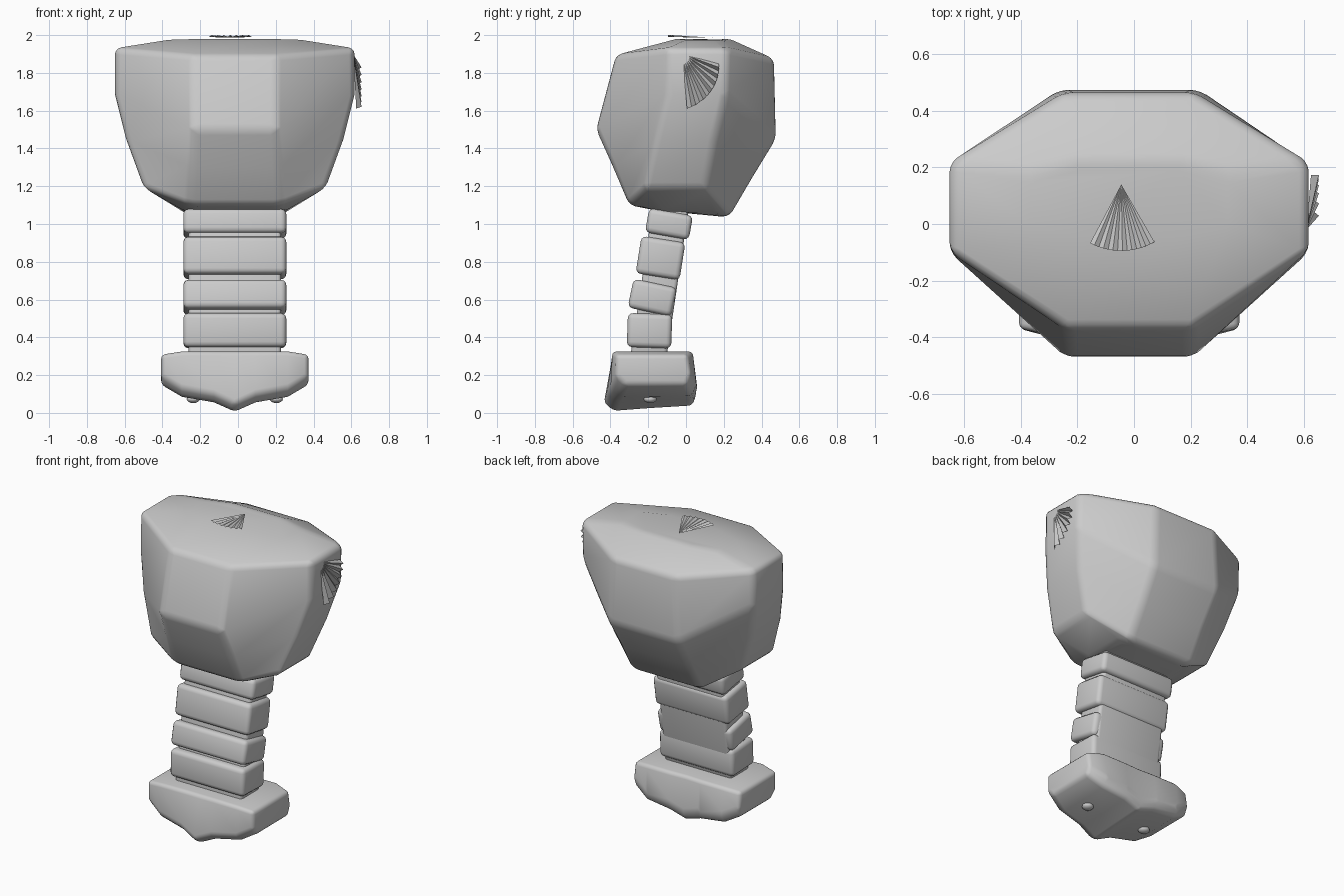
import bpy, bmesh, math
from mathutils import Vector

cube = bpy.data.objects.get("Cube")
if cube:
    bpy.data.objects.remove(cube, do_unlink=True)

CX = -0.017  # mirror plane of the body

grey = bpy.data.materials.new("plain_grey")
grey.use_nodes = True
grey.diffuse_color = (0.6, 0.6, 0.6, 1)
grey.node_tree.nodes["Principled BSDF"].inputs["Base Color"].default_value = (0.6, 0.6, 0.6, 1)


def finish(name, bm, bevel=0.0, angle=20, smooth=True):
    """Turn a bmesh into a named object with rounded edges."""
    bmesh.ops.recalc_face_normals(bm, faces=bm.faces)
    mesh = bpy.data.meshes.new(name)
    bm.to_mesh(mesh)
    bm.free()
    for p in mesh.polygons:
        p.use_smooth = smooth
    mesh.materials.append(grey)
    obj = bpy.data.objects.new(name, mesh)
    bpy.context.collection.objects.link(obj)
    if bevel:
        mod = obj.modifiers.new("rounding", "BEVEL")
        mod.width, mod.segments = bevel, 3
        mod.limit_method, mod.angle_limit = "ANGLE", math.radians(angle)
    return obj


def loft(rings):
    """Skin a list of equal-length closed rings and cap both ends."""
    bm = bmesh.new()
    loops = [[bm.verts.new(p) for p in ring] for ring in rings]
    for a, b in zip(loops, loops[1:]):
        for i in range(len(a)):
            j = (i + 1) % len(a)
            bm.faces.new((a[i], a[j], b[j], b[i]))
    bm.faces.new(loops[0])
    bm.faces.new(loops[-1])
    return bm


def octagon(front, side, back):
    """Mirrored ring: front (x,y,z), side (x,y_front,y_back,z), back (x,y,z)."""
    half = [front, (side[0], side[1], side[3]), (side[0], side[2], side[3]), back]
    right = [(CX + x, y, z) for x, y, z in half]
    left = [(CX - x, y, z) for x, y, z in reversed(half)]
    return right + left


# Chest: faceted octagonal shell
chest = loft([octagon(*r) for r in (
    ((.20, -.15, 1.07), (.25, -.10, .15, 1.06), (.20, .18, 1.04)),
    ((.24, -.30, 1.10), (.48, -.22, .10, 1.19), (.24, .23, 1.04)),
    ((.23, -.385, 1.30), (.575, -.16, .15, 1.45), (.24, .35, 1.245)),
    ((.22, -.475, 1.50), (.635, -.10, .21, 1.69), (.25, .475, 1.45)),
    ((.22, -.37, 1.895), (.635, -.10, .22, 1.93), (.23, .465, 1.875)),
    ((.18, -.05, 1.98), (.35, 0, .18, 1.975), (.18, .22, 1.985)),
)])
finish("chest", chest, 0.04)


def block(name, y, z, depth, height, tilt, width, bevel):
    """Rounded box leaning backward by tilt degrees."""
    bm = bmesh.new()
    bmesh.ops.create_cube(bm, size=1)
    bmesh.ops.scale(bm, vec=(width, depth, height), verts=bm.verts)
    obj = finish(name, bm, bevel)
    obj.location = (CX, y, z)
    obj.rotation_euler.x = math.radians(-tilt)


# Spine: four stacked blocks around a narrower core
for i, (y, z, height, tilt) in enumerate((
        (-.193, .435, .18, 2), (-.178, .61, .155, 12),
        (-.135, .82, .20, 9), (-.09, 1.0, .13, 10))):
    block(f"spine_block_{i + 1}", y, z, .235, height, tilt, .545, .028)
block("spine_core", -.14, .69, .19, .80, 8.5, .49, .02)

# Pelvis: cross-sections along x, with a keel in the middle
# (half width, lower front y/z, lower back y/z, top front y, top back y, top z)
stations = (
    (0, -.435, .005, .03, .035, -.385, .03, .325),
    (.11, -.42, .055, .035, .07, -.385, .035, .325),
    (.28, -.40, .085, .03, .09, -.39, .035, .325),
    (.39, -.37, .15, .0, .15, -.37, .005, .308),
)


def section(s, side):
    x, fy, fz, by, bz, tf, tb, tz = s
    x = CX + side * x
    mid = (fz + bz) / 2
    return [(x, tf, tz), (x, fy, fz + .045), (x, fy + .05, fz),
            (x, (fy + by) / 2, mid), (x, by, bz), (x, by + .025, bz + .06), (x, tb, tz)]


rings = [section(s, -1) for s in reversed(stations[1:])]
rings += [section(s, 1) for s in stations]
finish("pelvis", loft(rings), 0.022, 30)

# Hip studs under the pelvis
for name, side in (("left_hip_stud", 1), ("right_hip_stud", -1)):
    bm = bmesh.new()
    bmesh.ops.create_uvsphere(bm, u_segments=16, v_segments=8, radius=0.035)
    bmesh.ops.scale(bm, vec=(1, 1, 0.6), verts=bm.verts)
    finish(name, bm).location = (CX + side * .22, -.19, .073)


def fan(name, apex, u, v, angles, lengths, lift, pleat, count=14):
    """Pleated fan spreading from an apex in the plane of u and v."""
    apex, u, v = Vector(apex), Vector(u), Vector(v)
    n = u.cross(v)
    bm = bmesh.new()
    tip = bm.verts.new(apex)
    rim = []
    for i in range(count + 1):
        t = i / count
        a = math.radians(angles[0] + t * (angles[1] - angles[0]))
        r = lengths[0] + t * (lengths[1] - lengths[0])
        out = lift + (pleat if i % 2 else -pleat)
        rim.append(bm.verts.new(apex + r * (math.cos(a) * u + math.sin(a) * v) + out * n))
    for a, b in zip(rim, rim[1:]):
        bm.faces.new((tip, a, b))
    finish(name, bm, smooth=False)


# Crumpled fans at the shoulder and neck
fan("left_shoulder_fan", (.61, -.02, 1.90), (0, 1, 0), (0, 0, 1),
    (-15, -85), (.20, .29), .03, .014)
fan("neck_fan", (-.045, .14, 1.986), (1, 0, 0), (0, 1, 0),
    (-60, -118), (.235, .235), .009, .005)
